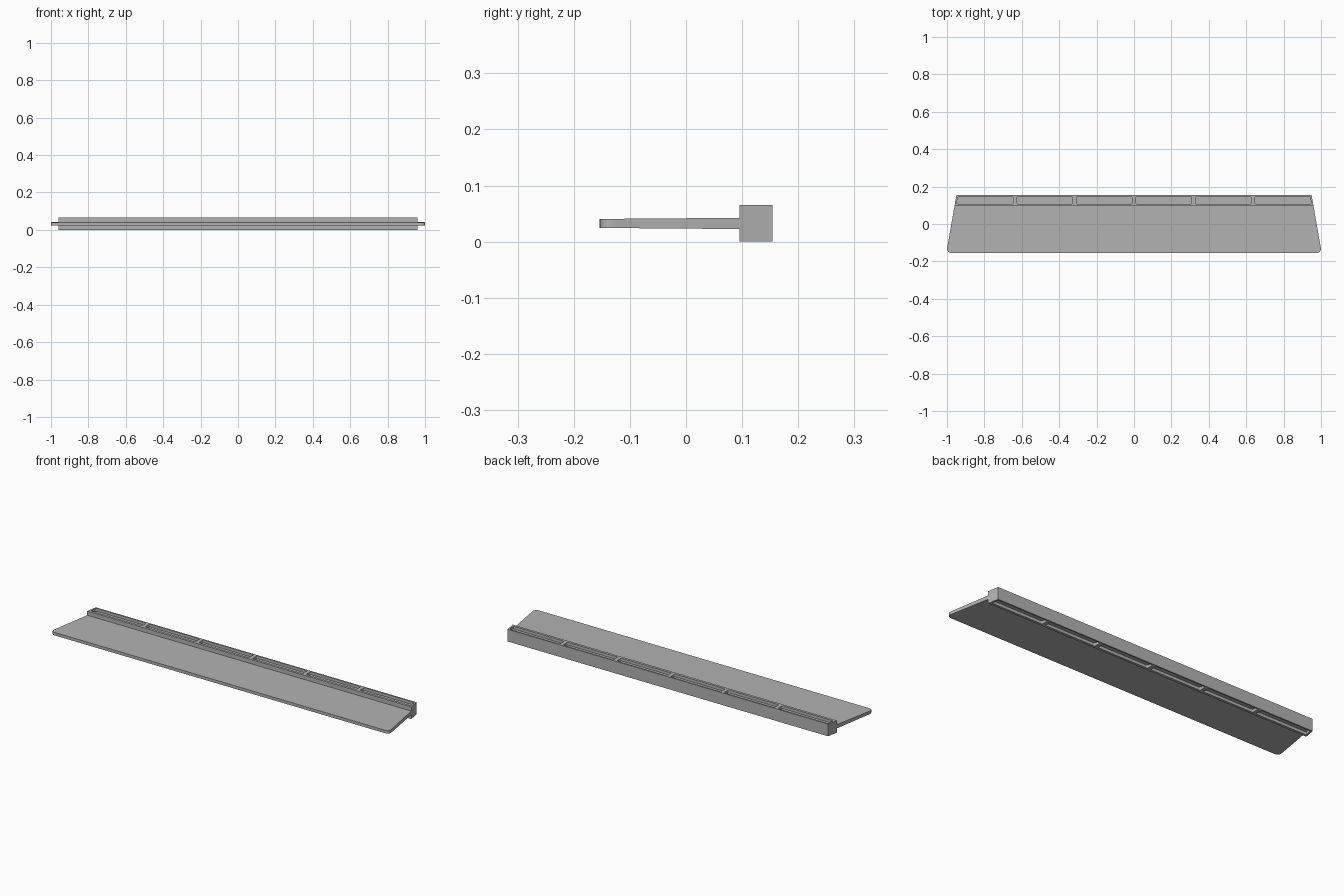
import bpy
import bmesh

cube = bpy.data.objects.get("Cube")
if cube:
    bpy.data.objects.remove(cube, do_unlink=True)

grey = bpy.data.materials.new("grey")
grey.use_nodes = True
colour = (0.45, 0.45, 0.45, 1)
grey.diffuse_color = colour
grey.node_tree.nodes["Principled BSDF"].inputs["Base Color"].default_value = colour

FRONT, JOINT, BACK, HEIGHT = -0.154, 0.095, 0.154, 0.065
MID = HEIGHT / 2


def half_width(y):
    """Half the width at depth y; both ends slant inward to the back."""
    return 0.96 - (y - JOINT) * 0.175


def add_prism(bm, outline, z0, z1, radius=0, round_if=lambda v: True):
    """Extrude an outline upward, with the chosen corners rounded."""
    part = bmesh.new()
    part.faces.new([part.verts.new((x, y, z0)) for x, y in outline])
    if radius:
        bmesh.ops.bevel(part, geom=[v for v in part.verts if round_if(v)],
                        offset=radius, segments=6, profile=0.5, affect='VERTICES')
    top = bmesh.ops.extrude_face_region(part, geom=part.faces[:])["geom"]
    for v in top:
        if isinstance(v, bmesh.types.BMVert):
            v.co.z = z1
    bmesh.ops.recalc_face_normals(part, faces=part.faces[:])
    mesh = bpy.data.meshes.new("part")
    part.to_mesh(mesh)
    part.free()
    bm.from_mesh(mesh)
    bpy.data.meshes.remove(mesh)


def make_object(name, bm):
    mesh = bpy.data.meshes.new(name)
    bm.to_mesh(mesh)
    bm.free()
    mesh.materials.append(grey)
    obj = bpy.data.objects.new(name, mesh)
    bpy.context.collection.objects.link(obj)
    return obj


def trapezoid(y0, y1):
    a, b = half_width(y0), half_width(y1)
    return [(-a, y0), (a, y0), (b, y1), (-b, y1)]


# Blade: rounded front corners, slightly thicker toward the rail
bm = bmesh.new()
add_prism(bm, trapezoid(FRONT, JOINT + 0.002), -1, 1, 0.025, lambda v: v.co.y < 0)
for v in bm.verts:
    t = (v.co.y - FRONT) / (JOINT - FRONT)
    v.co.z = MID + v.co.z * (0.008 + 0.002 * t)
make_object("blade", bm)

# Rail along the back edge
bm = bmesh.new()
add_prism(bm, trapezoid(JOINT, BACK), 0, HEIGHT)
rail = make_object("rail", bm)

# Six shallow slots in the top and the bottom of the rail
bm = bmesh.new()
y0, y1, pitch, wall, depth = 0.108, 0.146, 0.318, 0.009, 0.015
for i in range(6):
    centre = (i - 2.5) * pitch
    left, right = centre - 0.149, centre + 0.149
    outline = [(left, y0), (right, y0), (right, y1), (left, y1)]
    if i == 0:
        outline[0] = (wall - half_width(y0), y0)
        outline[3] = (wall - half_width(y1), y1)
    if i == 5:
        outline[1] = (half_width(y0) - wall, y0)
        outline[2] = (half_width(y1) - wall, y1)
    add_prism(bm, outline, HEIGHT - depth, HEIGHT + 0.02, 0.006)
    add_prism(bm, outline, -0.02, depth, 0.006)
cutter = make_object("slot_cutter", bm)
cutter.hide_render = True

cut = rail.modifiers.new("slots", 'BOOLEAN')
cut.operation = 'DIFFERENCE'
cut.solver = 'EXACT'
cut.object = cutter
bpy.context.view_layer.objects.active = rail
bpy.ops.object.modifier_apply(modifier=cut.name)
bpy.data.objects.remove(cutter, do_unlink=True)
